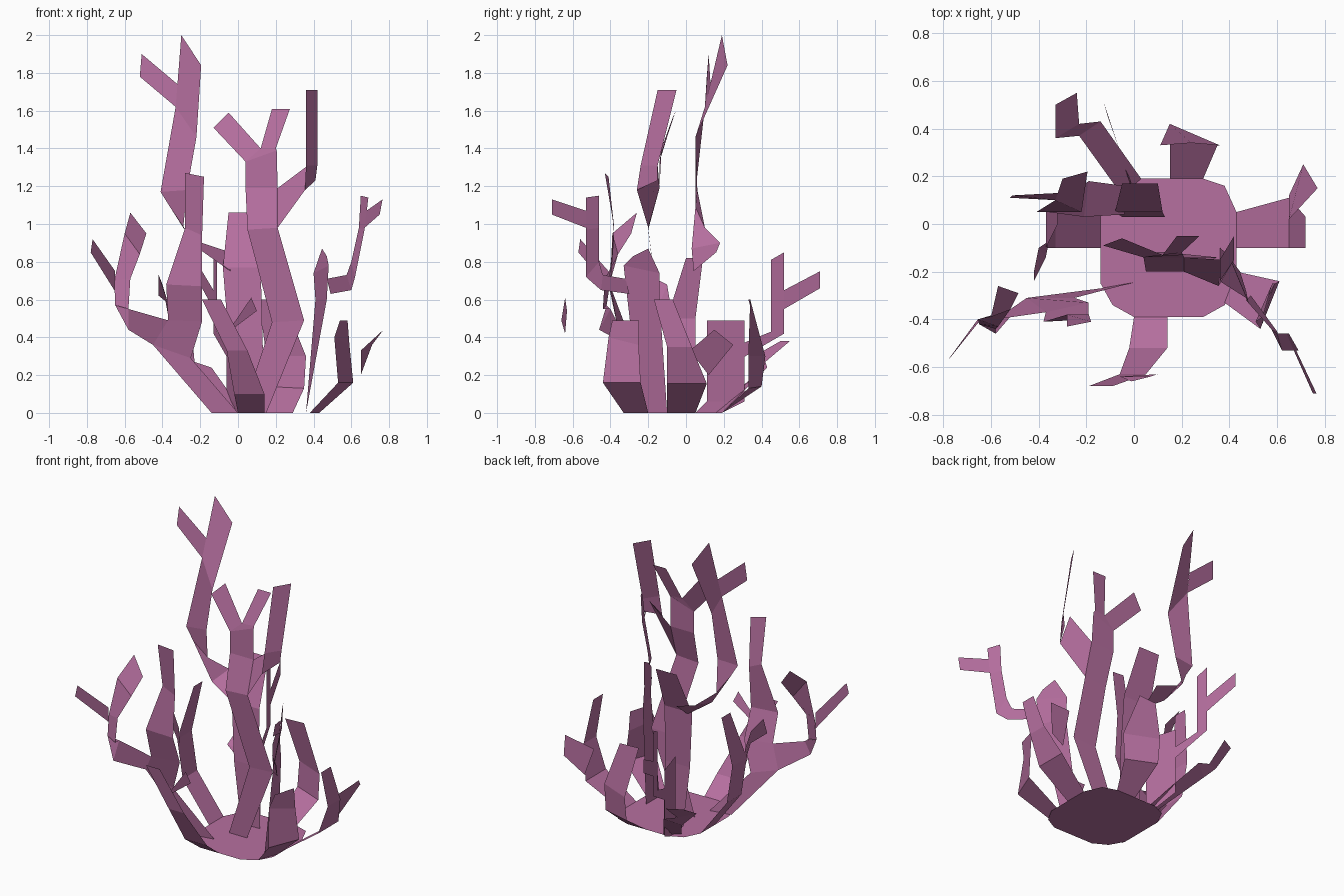
import bpy

mat = bpy.data.materials.new("coral_pink")
mat.diffuse_color = (0.47, 0.16, 0.35, 1)


def add_mesh(name, verts, faces):
    me = bpy.data.meshes.new(name)
    me.from_pydata(verts, [], faces)
    me.materials.append(mat)
    ob = bpy.data.objects.new(name, me)
    bpy.context.collection.objects.link(ob)
    return ob


def ribbon(name, *rows):
    """Flat strip; each row holds its left and right edge: x, y, z, x, y, z."""
    verts = [p for r in rows for p in (r[:3], r[3:])]
    faces = [(2*i, 2*i+1, 2*i+3, 2*i+2) for i in range(len(rows)-1)]
    return add_mesh(name, verts, faces)


# rounded flat base
outline = [(0, -.39), (.29, -.39), (.38, -.34), (.43, -.25), (.43, .05), (.38, .16),
           (.29, .19), (0, .19), (-.09, .15), (-.14, .05), (-.14, -.25), (-.09, -.34)]
add_mesh("base_plate", [(x, y, 0) for x, y in outline], [tuple(range(len(outline)))])

# short front branch with twig
ribbon("front_branch", (0, -.39, 0, .14, -.39, 0), (-.02, -.52, .1, .14, -.52, .1),
       (-.06, -.63, .33, .05, -.63, .33), (-.19, -.68, .6, -.09, -.68, .6))
ribbon("front_twig", (-.06, -.64, .42, -.01, -.66, .49), (.1, -.63, .54, .07, -.64, .61))

# left front branch, outer fork and twig
ribbon("left_front_branch", (-.14, -.27, 0, 0, -.245, 0), (-.45, -.31, .36, -.25, -.31, .29),
       (-.37, -.37, .49, -.19, -.33, .485), (-.38, -.41, .68, -.19, -.4, .67),
       (-.28, -.38, .98, -.19, -.38, .94), (-.28, -.43, 1.27, -.18, -.41, 1.25))
ribbon("left_front_fork", (-.45, -.31, .36, -.37, -.37, .49), (-.58, -.46, .44, -.58, -.4, .55),
       (-.65, -.42, .57, -.58, -.44, .55), (-.655, -.4, .7, -.57, -.43, .71),
       (-.6, -.39, .95, -.52, -.36, .84), (-.57, -.26, 1.06, -.485, -.29, .95))
ribbon("left_front_twig", (-.655, -.4, .65, -.65, -.41, .75), (-.78, -.57, .85, -.77, -.56, .92))

# front right branch with tall fork
ribbon("right_front_branch", (.36, -.24, 0, .36, -.1, 0), (.47, -.31, .6, .41, -.14, .6),
       (.48, -.33, .78, .4, -.14, .74), (.47, -.28, .83, .445, -.2, .87))
ribbon("right_front_fork", (.47, -.32, .71, .49, -.3, .63), (.575, -.44, .73, .6, -.45, .65),
       (.6, -.46, .8, .62, -.53, .72), (.64, -.46, .98, .67, -.53, .97),
       (.65, -.46, 1.15, .69, -.53, 1.14))
ribbon("right_front_twig", (.67, -.53, .98, .68, -.53, 1.07), (.75, -.71, 1.05, .765, -.71, 1.13))

# low front right branch
ribbon("low_right_branch", (.38, -.33, 0, .43, -.2, 0), (.53, -.44, .16, .61, -.24, .16),
       (.51, -.41, .4, .59, -.25, .36), (.54, -.39, .49, .58, -.25, .49))

# right branch with twig
ribbon("right_branch", (.43, -.1, 0, .43, .05, 0), (.65, -.1, .155, .65, .11, .155),
       (.72, -.1, .35, .72, .03, .35), (.72, -.17, .6, .72, -.07, .6))
ribbon("right_twig", (.65, .02, .33, .65, .12, .2), (.77, .15, .44, .71, .25, .36))

# back right branch
ribbon("back_right_branch", (.15, .19, 0, .29, .19, 0), (.15, .4, .14, .35, .33, .13),
       (.15, .42, .3, .36, .33, .3), (.11, .33, .6, .24, .34, .6))

# back left branch
ribbon("back_left_branch", (-.05, .12, 0, .03, .19, 0), (-.23, .37, .2, -.14, .43, .24),
       (-.33, .36, .3, -.23, .42, .27), (-.33, .5, .38, -.24, .55, .38))

# upright back branch with forks, all in one slanted vertical plane
ribbon("back_branch", (.03, .05, 0, -.02, .19, 0), (0, .11, .06, -.06, .31, .06),
       (0, .11, .49, -.06, .31, .49))
ribbon("back_fork", (-.05, .28, .28, -.05, .28, .36), (-.13, .52, .42, -.11, .45, .43),
       (-.13, .52, .85, -.11, .45, .81))
ribbon("back_twig", (-.13, .52, .55, -.13, .52, .65), (-.19, .71, .66, -.19, .71, .75))

# left branch with twig
ribbon("left_branch", (-.14, -.1, 0, -.14, .05, 0), (-.33, -.1, .25, -.33, .05, .25),
       (-.37, -.1, .5, -.37, .05, .5), (-.32, .0, .82, -.32, .09, .82))
ribbon("left_twig", (-.36, -.09, .46, -.37, -.08, .56), (-.37, -.14, .58, -.4, -.1, .68),
       (-.42, -.24, .62, -.42, -.2, .73))

# central trunk and its forks
ribbon("central_trunk", (.02, -.12, 0, .15, -.12, 0), (.18, -.14, .48, .35, -.14, .49),
       (.05, -.2, .97, .21, -.2, .98), (.04, -.14, 1.19, .21, -.14, 1.19),
       (.04, -.14, 1.33, .205, -.13, 1.39), (.12, -.13, 1.4, .2, -.12, 1.4),
       (.18, -.05, 1.61, .275, -.05, 1.61))
ribbon("central_left_fork", (.04, -.14, 1.33, .12, -.13, 1.4),
       (-.13, -.09, 1.51, -.05, -.06, 1.59))
ribbon("central_right_fork", (.21, -.2, .98, .21, -.14, 1.19),
       (.355, -.26, 1.18, .37, -.15, 1.31))
ribbon("central_right_tip", (.355, -.26, 1.18, .41, -.15, 1.23),
       (.36, -.24, 1.31, .42, -.15, 1.31), (.36, -.15, 1.71, .42, -.05, 1.71))

# rear trunk
ribbon("rear_trunk", (0, .03, 0, .14, .03, 0), (-.05, .03, .4, .13, .03, .4),
       (-.08, .05, .77, .12, .05, .77), (-.05, .17, 1.06, .1, .17, 1.06))

# tallest branch
ribbon("tall_branch", (-.04, .04, .75, -.04, .16, .85), (-.21, .03, .87, -.19, .18, .9),
       (-.36, .05, 1.09, -.29, .1, .98), (-.41, .05, 1.17, -.27, .06, 1.18),
       (-.33, .1, 1.62, -.22, .05, 1.46), (-.3, .19, 2, -.195, .22, 1.84))
ribbon("tall_twig", (-.33, .1, 1.62, -.32, .13, 1.74), (-.52, .11, 1.78, -.51, .12, 1.9))
